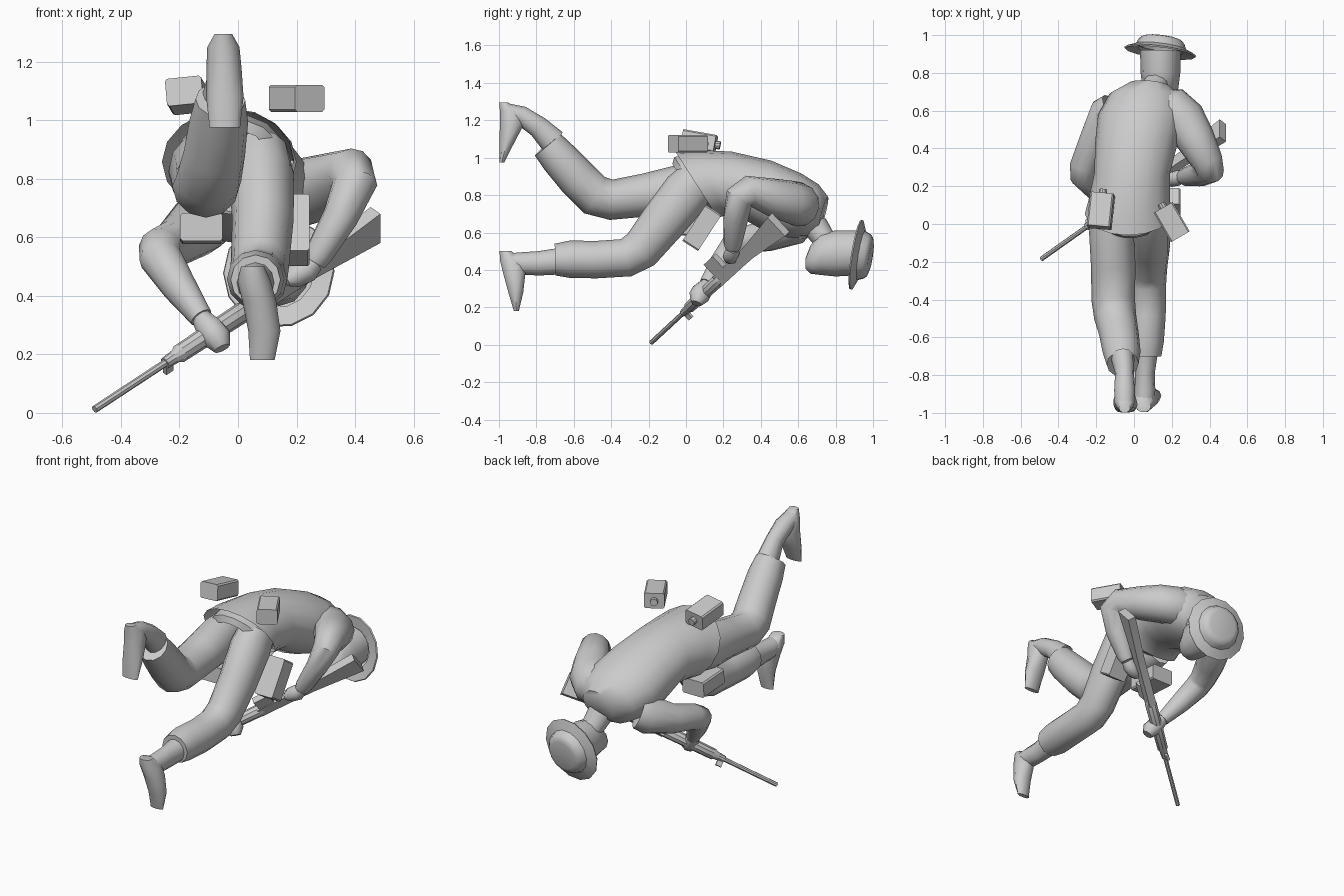
import bpy, bmesh, math
from mathutils import Vector as V, Matrix

GREY = bpy.data.materials.new("plain grey")
GREY.diffuse_color = (0.6, 0.6, 0.6, 1)


def finish(name, bm, angle=45):
    bmesh.ops.recalc_face_normals(bm, faces=bm.faces)
    me = bpy.data.meshes.new(name)
    bm.to_mesh(me)
    bm.free()
    me.materials.append(GREY)
    ob = bpy.data.objects.new(name, me)
    bpy.context.collection.objects.link(ob)
    bpy.ops.object.select_all(action='DESELECT')
    ob.select_set(True)
    bpy.context.view_layer.objects.active = ob
    bpy.ops.object.shade_smooth_by_angle(angle=math.radians(angle))
    return ob


def loft(name, rings, n=12, ref=(1, 0, 0), angle=50, axis=None, caps=(True, True)):
    """Rings are (x, y, z, half width along ref, half depth[, (tangent)])."""
    bm = bmesh.new()
    loops = []
    pts = [V(r[:3]) for r in rings]
    for i, r in enumerate(rings):
        if len(r) > 5:
            t = V(r[5])
        elif axis:
            t = V(axis)
        else:
            a = (pts[i] - pts[i - 1]).normalized() if i else V()
            b = (pts[i + 1] - pts[i]).normalized() if i + 1 < len(pts) else V()
            t = a + b
        t.normalize()
        w = t.cross(V(ref)).normalized()
        u = w.cross(t)
        off = math.pi / n if n == 4 else 0
        k = math.sqrt(2) if n == 4 else 1
        ring = []
        for j in range(n):
            q = 2 * math.pi * j / n + off
            ring.append(bm.verts.new(pts[i] + k * (u * r[3] * math.cos(q) + w * r[4] * math.sin(q))))
        loops.append(ring)
    for a, b in zip(loops, loops[1:]):
        for j in range(n):
            bm.faces.new((a[j], a[(j + 1) % n], b[(j + 1) % n], b[j]))
    for ring, wanted in zip((loops[0], loops[-1]), caps):
        if wanted:
            bm.faces.new(ring)
    return finish(name, bm, angle)


def box(name, loc, size, rot, cap=False):
    bm = bmesh.new()
    bmesh.ops.create_cube(bm, size=1, matrix=Matrix.Diagonal((*size, 1)))
    edges = [e for e in bm.edges if abs((e.verts[0].co - e.verts[1].co).y) > 0.01]
    bmesh.ops.bevel(bm, geom=edges, offset=0.008, segments=1, affect='EDGES')
    if cap:  # bottle cap on the forward end
        m = Matrix.Translation((0, size[1] / 2 + 0.01, 0)) @ Matrix.Rotation(math.pi / 2, 4, 'X')
        bmesh.ops.create_cone(bm, cap_ends=True, segments=10, radius1=0.022, radius2=0.022, depth=0.03, matrix=m)
    m = Matrix.Translation(loc)
    for ang, ax in zip(rot, "ZXY"):
        m = m @ Matrix.Rotation(math.radians(ang), 4, ax)
    bm.transform(m)
    finish(name, bm, 20)


OPEN_START, OPEN = (False, True), (False, False)

# jacket, leaning forward along +y, with a slanted open hem
loft("jacket", [
    (-0.03, 0.055, 0.858, 0.23, 0.212, (0, 0.84, 0.54)),
    (-0.025, 0.13, 0.865, 0.215, 0.192, (0, 0.92, 0.4)),
    (-0.01, 0.27, 0.855, 0.20, 0.18, (0, 0.98, 0.15)),
    (0.015, 0.44, 0.795, 0.22, 0.19, (0, 1, -0.08)),
    (0.04, 0.58, 0.745, 0.23, 0.175, (0, 0.98, -0.2)),
    (0.06, 0.68, 0.715, 0.19, 0.145, (0.05, 0.97, -0.2)),
    (0.085, 0.735, 0.70, 0.11, 0.095, (0.1, 0.95, -0.25))], n=16, caps=OPEN_START)

# trousers, ankles and shoes
loft("trouser_seat", [
    (-0.02, -0.005, 0.86, 0.13, 0.13, (0, 0.84, 0.54)),
    (-0.022, 0.03, 0.86, 0.175, 0.175, (0, 0.84, 0.54)),
    (-0.02, 0.11, 0.865, 0.19, 0.175, (0, 0.9, 0.4))], n=14, caps=OPEN)
loft("raised_trouser_leg", [
    (-0.12, 0.08, 0.84, 0.10, 0.13), (-0.12, -0.04, 0.825, 0.118, 0.135),
    (-0.11, -0.22, 0.80, 0.118, 0.115), (-0.11, -0.40, 0.775, 0.115, 0.108),
    (-0.10, -0.49, 0.80, 0.112, 0.112), (-0.08, -0.58, 0.89, 0.105, 0.108),
    (-0.065, -0.68, 1.0, 0.10, 0.10), (-0.06, -0.74, 1.07, 0.085, 0.09)], caps=OPEN_START)
loft("lowered_trouser_leg", [
    (0.075, 0.07, 0.88, 0.10, 0.12), (0.08, 0.0, 0.81, 0.112, 0.13),
    (0.085, -0.12, 0.66, 0.105, 0.122), (0.075, -0.24, 0.51, 0.10, 0.11),
    (0.07, -0.32, 0.465, 0.10, 0.103), (0.07, -0.48, 0.455, 0.098, 0.10),
    (0.06, -0.62, 0.457, 0.098, 0.10), (0.06, -0.70, 0.455, 0.085, 0.085)], caps=OPEN_START)
loft("raised_ankle", [
    (-0.06, -0.71, 1.085, 0.062, 0.072), (-0.05, -0.79, 1.165, 0.05, 0.058),
    (-0.05, -0.88, 1.225, 0.055, 0.052), (-0.05, -0.95, 1.25, 0.05, 0.04)], caps=OPEN)
loft("lowered_ankle", [
    (0.06, -0.69, 0.445, 0.065, 0.07), (0.058, -0.79, 0.435, 0.052, 0.065),
    (0.058, -0.88, 0.435, 0.055, 0.06), (0.055, -0.95, 0.45, 0.05, 0.04)], caps=OPEN)
loft("raised_shoe", [
    (-0.05, -0.975, 1.295, 0.03, 0.025), (-0.05, -0.935, 1.25, 0.055, 0.063),
    (-0.048, -0.93, 1.18, 0.06, 0.068), (-0.045, -0.958, 1.08, 0.064, 0.042),
    (-0.045, -0.985, 0.975, 0.052, 0.014)], n=10, axis=(0, 0, -1))
loft("lowered_shoe", [
    (0.05, -0.965, 0.50, 0.04, 0.033), (0.055, -0.93, 0.45, 0.057, 0.068),
    (0.073, -0.918, 0.38, 0.058, 0.062), (0.09, -0.91, 0.28, 0.055, 0.042),
    (0.083, -0.907, 0.18, 0.042, 0.014)], n=10, axis=(0, 0, -1))

# arms: sleeves and hands
loft("right_sleeve", [
    (0.13, 0.625, 0.745, 0.10, 0.10), (0.20, 0.605, 0.75, 0.125, 0.115),
    (0.265, 0.55, 0.765, 0.12, 0.112), (0.325, 0.45, 0.79, 0.105, 0.10),
    (0.385, 0.335, 0.82, 0.085, 0.085), (0.40, 0.285, 0.785, 0.075, 0.08),
    (0.35, 0.265, 0.67, 0.06, 0.068), (0.275, 0.25, 0.54, 0.048, 0.05),
    (0.26, 0.25, 0.515, 0.04, 0.04)], ref=(0.84, 0.37, -0.48), caps=OPEN_START)
loft("right_hand", [
    (0.26, 0.25, 0.515, 0.033, 0.035), (0.235, 0.245, 0.49, 0.042, 0.045),
    (0.19, 0.235, 0.465, 0.04, 0.04), (0.165, 0.225, 0.45, 0.02, 0.02)],
    n=8, ref=(0, 1, 0), caps=OPEN_START)
loft("left_sleeve", [
    (-0.10, 0.60, 0.66, 0.10, 0.10), (-0.14, 0.57, 0.64, 0.112, 0.105),
    (-0.215, 0.43, 0.58, 0.085, 0.08), (-0.265, 0.31, 0.56, 0.075, 0.075),
    (-0.265, 0.255, 0.53, 0.072, 0.075), (-0.20, 0.18, 0.43, 0.06, 0.058),
    (-0.125, 0.11, 0.325, 0.04, 0.04)], ref=(0.55, -0.48, 0.68), caps=OPEN_START)
loft("left_hand", [
    (-0.125, 0.11, 0.325, 0.035, 0.035), (-0.095, 0.085, 0.285, 0.05, 0.054),
    (-0.072, 0.068, 0.255, 0.052, 0.055), (-0.055, 0.055, 0.22, 0.03, 0.03)], n=8, caps=OPEN_START)

# neck and head, crown of the head towards +y
loft("neck", [(0.095, 0.69, 0.635, 0.075, 0.07), (0.115, 0.735, 0.57, 0.068, 0.062),
              (0.13, 0.77, 0.52, 0.06, 0.06)], caps=OPEN)
loft("head", [
    (0.14, 0.64, 0.435, 0.04, 0.03), (0.14, 0.665, 0.455, 0.075, 0.075),
    (0.14, 0.72, 0.485, 0.095, 0.112), (0.14, 0.80, 0.488, 0.105, 0.123),
    (0.14, 0.92, 0.492, 0.108, 0.12)], axis=(0, 1, 0), caps=(True, False))

# brimmed hat, tilted with the head
nrm = V((0.13, 1, -0.16)).normalized()
mid = V((0.14, 0.918, 0.48))
loft("hat", [(*(mid + nrm * d), r, r) for d, r in
             ((0.0, 0.12), (-0.012, 0.188), (-0.004, 0.192), (0.02, 0.135), (0.05, 0.122),
              (0.064, 0.108), (0.071, 0.085))], n=14, axis=nrm, angle=35, caps=OPEN_START)

# rifle, measured along its length from the muzzle
start, aim = V((-0.49, -0.185, 0.012)), V((0.96, 0.68, 0.63))
up = V((0, -0.68, 0.73))
up = (up - aim * (up.dot(aim) / aim.length_squared)).normalized()
side = aim.cross(up).normalized()


def gun(name, rings, n):
    """Rings are (fraction of length, height offset, half width, half height)."""
    loft(name, [(*(start + aim * f + up * h), a, b) for f, h, a, b in rings],
         n, ref=side, axis=aim, angle=30)


gun("barrel", [(0, 0, 0.013, 0.013), (0.29, 0, 0.013, 0.013)], 8)
gun("front_sight", [(0.25, -0.02, 0.008, 0.03), (0.275, -0.02, 0.008, 0.03)], 4)
gun("handguard", [(0.25, 0, 0.02, 0.02), (0.29, 0, 0.024, 0.024), (0.30, 0, 0.032, 0.032),
                  (0.53, 0, 0.036, 0.036), (0.55, 0, 0.025, 0.025)], 10)
gun("receiver", [(0.53, 0, 0.022, 0.035), (0.70, 0, 0.022, 0.036)], 4)
gun("magazine", [(0.54, 0.07, 0.018, 0.045), (0.61, 0.07, 0.018, 0.045)], 4)
gun("stock", [(0.70, 0, 0.022, 0.036), (0.78, 0, 0.022, 0.038), (1.0, 0, 0.024, 0.068)], 4)

# bottles on the back and pouches at the waist
box("left_bottle", (-0.175, 0.07, 1.085), (0.125, 0.18, 0.095), (-6, -10, -6), cap=True)
box("right_bottle", (0.2, 0.01, 1.075), (0.115, 0.18, 0.092), (30, 0, 0), cap=True)
box("right_pouch", (0.185, 0.085, 0.625), (0.12, 0.10, 0.23), (0, -33, 0))
box("left_pouch", (-0.125, 0.01, 0.63), (0.145, 0.20, 0.095), (0, -3, 0))
